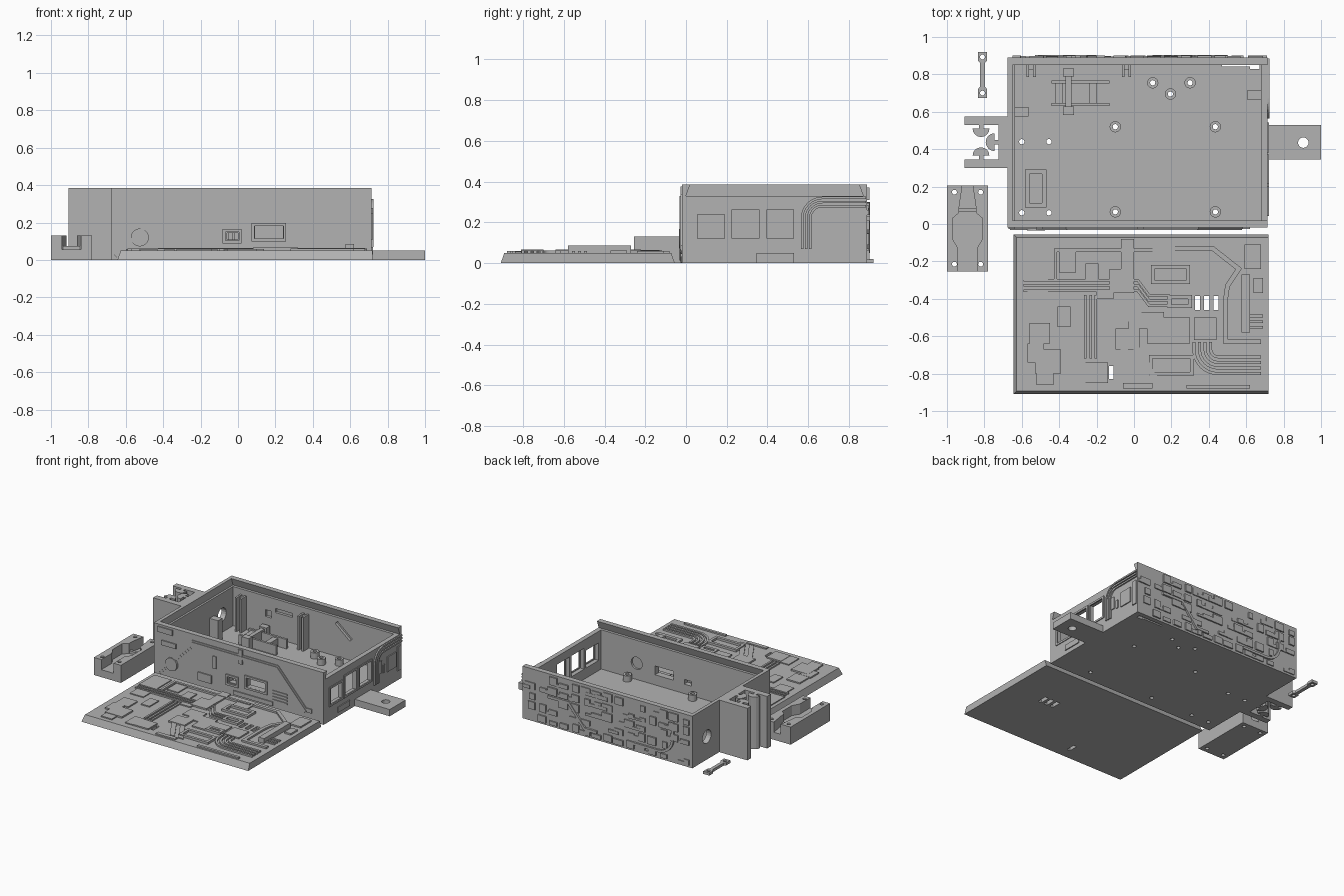
import bpy, bmesh, math, random
from mathutils import Vector

random.seed(4)
if "Cube" in bpy.data.objects:
    bpy.data.objects.remove(bpy.data.objects["Cube"])

grey = bpy.data.materials.new("plain grey")
grey.use_nodes = True
COLOUR = (0.45, 0.45, 0.45, 1)
grey.diffuse_color = COLOUR
grey.node_tree.nodes["Principled BSDF"].inputs["Base Color"].default_value = COLOUR

# Working planes: (u, v) drawn on the surface, w pointing out of it
def along_x(u, v, w): return (w, u, v)
def along_y(u, v, w): return (u, w, v)
def along_z(u, v, w): return (u, v, w)
def on_front(u, v, w): return (u, -.02 - w, v)
def on_back(u, v, w): return (u, .89 + w, v)
def on_side(u, v, w): return (.715 + w, u, v)
def on_lid(u, v, w): return (u, v, .05 + w)


def rect(a, b, c, d):
    return [(a, c), (b, c), (b, d), (a, d)]


def arc(cx, cy, r, start=0, end=360, steps=8):
    angles = [math.radians(start + (end - start) * i / steps) for i in range(steps + 1)]
    return [(cx + r * math.cos(a), cy + r * math.sin(a)) for a in angles]


def circle(cx, cy, r):
    return arc(cx, cy, r, steps=20)[:-1]


def prism(bm, pts, lo, hi, place):
    low = [bm.verts.new(place(u, v, lo)) for u, v in pts]
    top = [bm.verts.new(place(u, v, hi)) for u, v in pts]
    bm.faces.new(low)
    bm.faces.new(top)
    for i in range(len(pts)):
        j = (i + 1) % len(pts)
        bm.faces.new((low[i], low[j], top[j], top[i]))


def ribbon(bm, path, width, lo, hi, place, closed=False):
    """Raised strip of even width following a path with mitred corners."""
    pts = [Vector(p) for p in path]
    n = len(pts)
    rings = []
    for i, p in enumerate(pts):
        before = p - pts[i - 1] if closed or i else pts[1] - p
        after = pts[(i + 1) % n] - p if closed or i < n - 1 else before
        a, b = before.normalized().orthogonal(), after.normalized().orthogonal()
        m = (a + b) / (1 + a.dot(b)) * width / 2
        l, r = p + m, p - m
        rings.append([bm.verts.new(place(*q, w)) for q, w in ((l, lo), (l, hi), (r, hi), (r, lo))])
    for i in range(n if closed else n - 1):
        a, b = rings[i], rings[(i + 1) % n]
        for k in range(4):
            j = (k + 1) % 4
            bm.faces.new((a[k], a[j], b[j], b[k]))
    if not closed:
        bm.faces.new(rings[0])
        bm.faces.new(rings[-1])


def finish(name, bm):
    bmesh.ops.recalc_face_normals(bm, faces=bm.faces[:])
    mesh = bpy.data.meshes.new(name)
    bm.to_mesh(mesh)
    bm.free()
    mesh.materials.append(grey)
    ob = bpy.data.objects.new(name, mesh)
    bpy.context.scene.collection.objects.link(ob)
    return ob


def solid(name, *prisms):
    bm = bmesh.new()
    for p in prisms:
        prism(bm, *p)
    return finish(name, bm)


def cut(ob, cutters):
    tools = []
    for c in cutters:
        tool = solid("cutter", c)
        tool.hide_render = True
        mod = ob.modifiers.new("cut", "BOOLEAN")
        mod.operation, mod.solver, mod.object = "DIFFERENCE", "EXACT", tool
        tools.append(tool)
    bpy.context.view_layer.update()
    graph = bpy.context.evaluated_depsgraph_get()
    mesh = bpy.data.meshes.new_from_object(ob.evaluated_get(graph))
    ob.modifiers.clear()
    ob.data = mesh
    for tool in tools:
        bpy.data.objects.remove(tool)


# Open case: cavity, sliding lid groove, windows and holes
STANDOFFS = [(x, y) for x in (-.1, .435) for y in (.065, .52)]
STANDOFFS += [(.1, .755), (.3, .755), (.195, .695)]
SCREWS = [(x, y) for x in (-.6, -.455) for y in (.06, .44)]
SIDE_WINDOWS = [rect(.05, .195, .115, .245), rect(.22, .365, .115, .27), rect(.39, .535, .115, .27)]
FRONT_WINDOWS = [rect(.09, .24, .115, .18), rect(-.06, 0, .11, .145)]
case = solid("case", (rect(-.675, .715, -.02, .89), 0, .385, along_z))
cuts = [(rect(-.635, .68, .02, .85), .04, .36, along_z),
        ([(0, .33), (.87, .33), (.845, .4), (.025, .4)], -.65, .8, along_x),
        (circle(.72, .17, .05), -.75, -.6, along_x),
        ([(.47, .842), (.62, .842), (.62, .83), (.67, .83), (.67, .856), (.47, .856)], -.1, .1, along_z),
        (circle(.39, .16, .045), .005, .1, along_y),
        (rect(-.29, -.15, .23, .26), .8, .87, along_y),
        (rect(-.37, -.32, .18, .23), .8, .87, along_y),
        ([(.2, .28), (.22, .3), (.34, .2), (.32, .18)], .8, .87, along_y)]
cuts += [(w, .6, .8, along_x) for w in SIDE_WINDOWS]
cuts += [(w, -.1, .1, along_y) for w in FRONT_WINDOWS]
cuts += [(circle(x, y, .014), -.1, .1, along_z) for x, y in STANDOFFS + SCREWS]
cut(case, cuts)

# Screw standoffs on the case floor
bm = bmesh.new()
for x, y in STANDOFFS:
    ribbon(bm, circle(x, y, .022), .016, .03, .085, along_z, True)
finish("standoffs", bm)

# Board clips standing against the inner walls
bm = bmesh.new()
for x in (-.55, -.04):
    for s in (-.018, .018):
        prism(bm, rect(x + s - .007, x + s + .007, .785, .855), .03, .29, along_z)
    prism(bm, rect(x - .02, x + .02, .825, .855), .03, .28, along_z)
for a, b, y in ((-.64, -.565, .6), (.605, .685, .69)):
    prism(bm, rect(a, b, y - .025, y + .025), .03, .2, along_z)
finish("wall_clips", bm)

# Switch holder and its strap on the floor
bm = bmesh.new()
for y in (.64, .76):
    prism(bm, rect(-.44, -.13, y - .008, y + .008), .03, .11, along_z)
for x in (-.4, -.22):
    prism(bm, rect(x - .02, x + .02, .635, .765), .03, .1, along_z)
prism(bm, rect(-.365, -.335, .6, .82), .03, .12, along_z)
for y in (.605, .81):
    prism(bm, rect(-.38, -.32, y - .022, y + .022), .03, .13, along_z)
finish("switch_holder", bm)

# Raised seat for the battery block
bm = bmesh.new()
ribbon(bm, rect(-.57, -.48, .1, .28), .025, .03, .055, along_z, True)
ribbon(bm, [(-.63, .475), (-.425, .475), (-.425, .02)], .01, .03, .047, along_z)
finish("block_seat", bm)

# Mounting tab
tab = solid("mounting_tab", (rect(.7, 1, .345, .53), 0, .05, along_z))
cut(tab, [(circle(.905, .435, .028), -.1, .1, along_z)])

# Tall clip rail on the other side
H = .385
solid("clip_rail",
      (rect(-.725, -.67, .3, .575), 0, H, along_z),
      (rect(-.905, -.72, .53, .575), 0, H, along_z),
      (rect(-.905, -.72, .3, .345), 0, H, along_z),
      (rect(-.83, -.805, .5, .54), 0, H, along_z),
      (rect(-.83, -.805, .335, .375), 0, H, along_z),
      (rect(-.76, -.72, .425, .45), 0, H, along_z),
      (arc(-.818, .51, .045, 180, 360), 0, H, along_z),
      (arc(-.818, .365, .045, 0, 180), 0, H, along_z),
      (arc(-.745, .4375, .048, 90, 270), 0, H, along_z))

# Loose battery block with a shaped channel
block = solid("battery_block", (rect(-1, -.78, -.255, .205), 0, .13, along_z))
half = [(.028, .3), (.028, .205), (.045, .09), (.045, .06), (.08, .03), (.08, -.08), (.05, -.13), (.05, -.3)]
channel = [(-.89 + u, v) for u, v in half] + [(-.89 - u, v) for u, v in reversed(half)]
holes = [(circle(x, y, .013), -.1, .2, along_z) for x in (-.96, -.82) for y in (.17, -.215)]
cut(block, [(channel, .055, .2, along_z)] + holes)
solid("block_rib", (rect(-.94, -.84, .065, .085), .05, .075, along_z))

# Loose strap
strap = solid("loose_strap", (
    [(-.835, .675), (-.785, .675), (-.785, .72), (-.797, .735), (-.797, .86), (-.785, .875),
     (-.785, .92), (-.835, .92), (-.835, .875), (-.823, .86), (-.823, .735), (-.835, .72)], 0, .02, along_z))
cut(strap, [(circle(-.81, y, .013), -.1, .1, along_z) for y in (.7, .893)])

# Lid with bevelled edges and vents
lid = solid("lid", (rect(-.645, .72, -.91, -.055), 0, .05, along_z))
for v in lid.data.vertices:
    if v.co.z > .04:
        v.co.y += .018 if v.co.y < -.5 else -.018
        if v.co.x < 0:
            v.co.x += .018
vents = [(rect(x, x + .028, -.46, -.385), -.1, .1, along_z) for x in (.325, .375, .425)]
cut(lid, vents + [(rect(-.135, -.11, -.83, -.76), -.1, .1, along_z)])

# Lid panels
PANELS = [(-.6, -.46, -.3, -.12), (-.4, -.31, -.26, -.13), (-.26, -.19, -.3, -.21), (-.07, 0, -.24, -.08),
          (-.13, 0, -.37, -.24), (-.09, .04, -.52, -.42), (-.03, .16, -.56, -.47), (.07, .3, -.64, -.5),
          (.32, .44, -.62, -.5), (-.1, .03, -.67, -.56), (-.57, -.46, -.45, -.36), (-.41, -.34, -.55, -.44),
          (-.56, -.45, -.64, -.53), (-.57, -.48, -.74, -.64), (-.53, -.39, -.8, -.67), (-.33, -.26, -.85, -.73),
          (-.52, -.43, -.86, -.75), (-.26, -.14, -.85, -.74), (.59, .68, -.24, -.11), (.64, .69, -.37, -.29),
          (.1, .22, -.22, -.12), (-.2, -.11, -.4, -.35), (-.06, .1, -.88, -.85), (.28, .62, -.88, -.86)]
bm = bmesh.new()
for i, p in enumerate(PANELS):
    prism(bm, rect(*p), -.005, .007 + .0012 * (i % 5), on_lid)
prism(bm, rect(.575, .62, -.58, -.27), -.005, .036, on_lid)
for d in (0, .07):
    prism(bm, [(d - .08, -.66), (d - .04, -.66), (d + .07, -.84), (d + .03, -.84)], -.005, .008, on_lid)
for f in ((.1, .29, -.31, -.23), (.19, .3, -.44, -.39), (.09, .31, -.8, -.71), (.19, .29, -.63, -.59)):
    ribbon(bm, rect(*f), .02, -.005, .016, on_lid, True)
for i in range(3):
    prism(bm, rect(.6, .69, -.5 - i * .03, -.485 - i * .03), -.005, .009, on_lid)
finish("lid_panels", bm)

# Lid pipes
bm = bmesh.new()
for r in (.04, .07, .1, .13):
    bend = [(.45 - r, -.63)] + arc(.45, -.67, r, 180, 270) + [(.68, -.67 - r)]
    ribbon(bm, bend, .016, -.005, .012, on_lid)
ribbon(bm, [(.22, -.13), (.42, -.13), (.56, -.24), (.5, -.33), (.49, -.4), (.49, -.63), (.68, -.63)], .025, -.005, .013, on_lid)
for i in range(3):
    d = i * .028
    ribbon(bm, [(-.59, -.3 - d), (.02, -.3 - d), (.08, -.38 - d), (.19, -.38 - d)], .014, -.005, .011, on_lid)
    ribbon(bm, [(-.26 + d, -.38), (-.26 + d, -.72)], .014, -.005, .01, on_lid)
ribbon(bm, [(-.42, -.3), (-.42, -.14), (.2, -.14)], .018, -.005, .014, on_lid)
finish("lid_pipes", bm)

# Front wall: angled duct, window frames and plates
bm = bmesh.new()
for inset, width, height in ((0, .045, .006), (0, .022, .011)):
    ribbon(bm, [(-.655, .02), (-.355, .318), (.335, .318), (.57, .06)], width, -.005, height, on_front)
for w in ((.08, .25, .107, .19), (-.075, .012, .095, .158)):
    ribbon(bm, rect(*w), .015, -.005, .01, on_front, True)
prism(bm, circle(-.525, .12, .048), -.005, .015, on_front)
for p in ((.018, .053, .27, .375), (-.64, -.52, .33, .37), (-.61, -.49, .24, .275), (-.19, -.16, .18, .27),
          (-.31, -.2, .06, .12), (.58, .62, .06, .09), (-.02, .3, .03, .06)):
    prism(bm, rect(*p), -.005, .008, on_front)
for i in range(4):
    prism(bm, rect(.3, .42, .07 + i * .022, .08 + i * .022), -.005, .006, on_front)
finish("front_details", bm)

# Side wall: window frames, bent pipes and plates
bm = bmesh.new()
for w in SIDE_WINDOWS:
    ribbon(bm, w, .014, -.004, .006, on_side, True)
for r in (.1, .08, .06):
    ribbon(bm, [(.67 - r, .07)] + arc(.67, .22, r, 180, 90) + [(.885, .22 + r)], .012, -.005, .01, on_side)
for p in ((.72, .82, .11, .22), (.62, .65, .13, .22), (.67, .69, .12, .18), (.84, .88, .07, .25),
          (.14, .28, .03, .07), (.34, .52, .005, .05)):
    prism(bm, rect(*p), -.005, .007, on_side)
finish("side_details", bm)

# Back wall: dense random plating with a few ducts
bm = bmesh.new()
for col in range(15):
    for row in range(5):
        u, v = -.65 + col * .09, .015 + row * .074
        if random.random() < .85:
            w, h = random.uniform(.035, .082), random.uniform(.025, .062)
            prism(bm, rect(u, u + w, v, v + h), -.005, random.uniform(.006, .012), on_back)
            if random.random() < .4:
                prism(bm, rect(u + w / 2, min(u + w + .05, .71), v, v + h / 2), -.005, random.uniform(.004, .01), on_back)
ribbon(bm, [(.1, .06), (.2, .06), (.33, .22), (.5, .22)], .02, -.005, .014, on_back)
ribbon(bm, [(-.52, .3), (-.52, .2)] + arc(-.4, .18, .12, 180, 270) + [(-.2, .06)], .018, -.005, .0135, on_back)
finish("back_details", bm)
